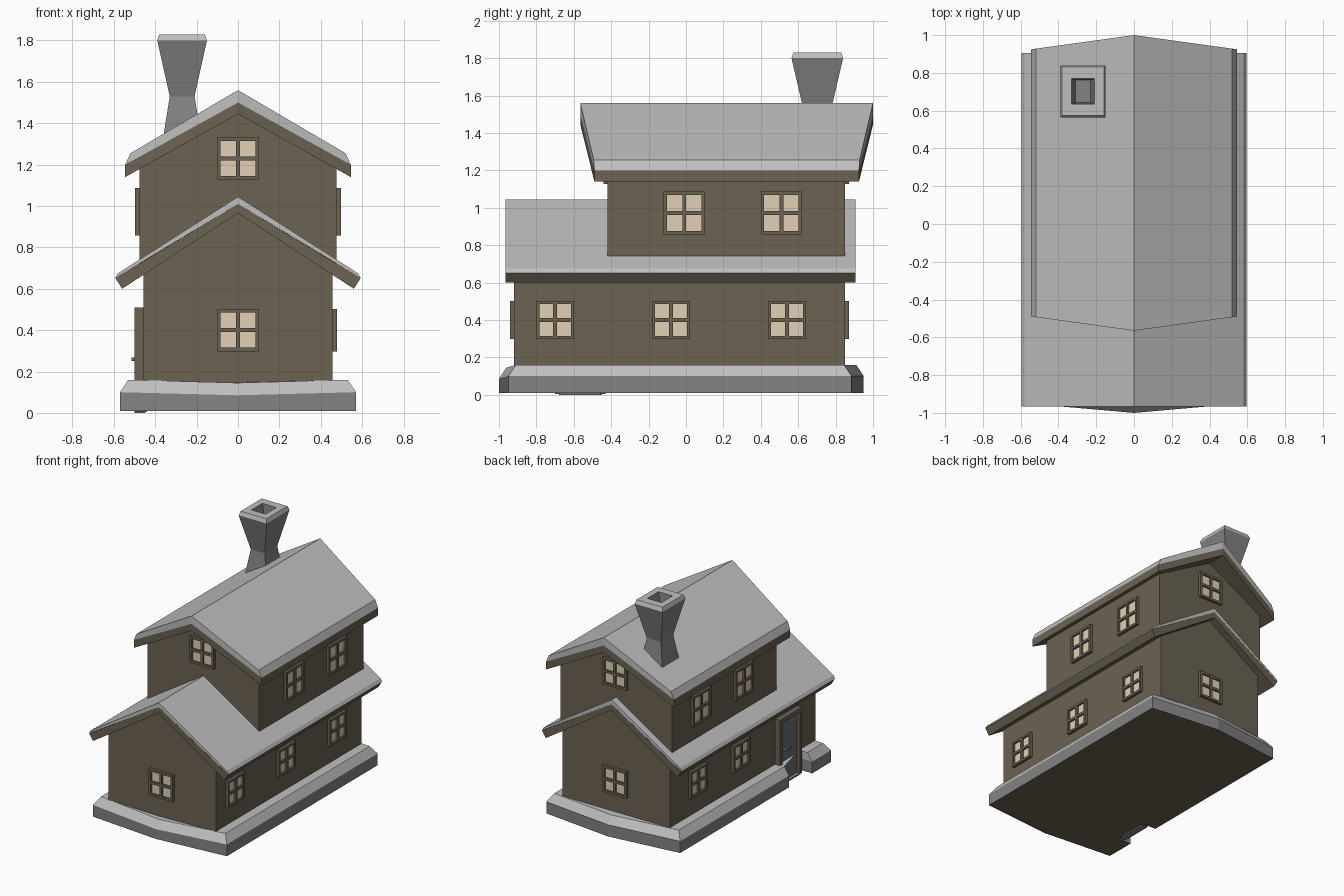
import bpy, bmesh
from mathutils import Matrix, Vector

if "Cube" in bpy.data.objects:
    bpy.data.objects.remove(bpy.data.objects["Cube"])


def material(name, r, g, b):
    m = bpy.data.materials.new(name)
    m.use_nodes = True
    m.diffuse_color = (r, g, b, 1)
    bsdf = next(n for n in m.node_tree.nodes if n.type == 'BSDF_PRINCIPLED')
    bsdf.inputs["Base Color"].default_value = (r, g, b, 1)
    bsdf.inputs["Roughness"].default_value = 0.9
    return m


SNOW = material("snow grey", 0.52, 0.52, 0.52)
STONE = material("stone grey", 0.23, 0.23, 0.23)
WOOD = material("brown wood", 0.145, 0.122, 0.085)
PANE = material("cream pane", 0.75, 0.63, 0.47)
DOOR = material("slate door", 0.15, 0.155, 0.17)


def finish(name, bm, *mats):
    bmesh.ops.recalc_face_normals(bm, faces=bm.faces)
    me = bpy.data.meshes.new(name)
    bm.to_mesh(me)
    bm.free()
    for m in mats:
        me.materials.append(m)
    ob = bpy.data.objects.new(name, me)
    bpy.context.collection.objects.link(ob)
    return ob


def add_box(bm, lo, hi, index=0):
    lo, hi = Vector(lo), Vector(hi)
    mat = Matrix.Translation((lo + hi) / 2) @ Matrix.Diagonal((*(hi - lo), 1))
    verts = bmesh.ops.create_cube(bm, size=1, matrix=mat)["verts"]
    for f in {f for v in verts for f in v.link_faces}:
        f.material_index = index


def gable_prism(name, profile, y0, y1, mat, sweep=0.0):
    """Half profile in x, z run along y and mirrored; the ends sweep back from the ridge."""
    bm = bmesh.new()
    front = [bm.verts.new((x, y0 + sweep * x, z)) for x, z in profile]
    back = [bm.verts.new((x, y1 - sweep * x, z)) for x, z in profile]
    bm.faces.new(front)
    bm.faces.new(back)
    for i in range(len(profile) - 1):
        bm.faces.new((front[i], front[i + 1], back[i + 1], back[i]))
    ob = finish(name, bm, mat)
    ob.modifiers.new("mirror", 'MIRROR').use_clip = True
    return ob


def loft(bm, loops, indices):
    """Skin between loops of equal length, one material index per band."""
    rings = [[bm.verts.new(p) for p in loop] for loop in loops]
    n = len(rings[0])
    for a, b, index in zip(rings, rings[1:], indices):
        for i in range(n):
            f = bm.faces.new((a[i], a[(i + 1) % n], b[(i + 1) % n], b[i]))
            f.material_index = index
    return bm.faces.new(rings[0]), bm.faces.new(rings[-1])


# Snow-topped base with bowed ends and a gap for the door
plan = [(.57, -.95), (.57, .885), (0, .95), (-.57, .885), (-.57, -.44),
        (-.46, -.44), (-.46, -.72), (-.57, -.72), (-.57, -.95), (0, -1)]


def base_loop(z, inset):
    loop = []
    for x, y in plan:
        nx = max(-.57 + inset, min(.57 - inset, x))
        ny = y - inset if y > .8 else y + inset if y < -.9 else y
        dip = .015 if y < -.99 and z > .05 else 0
        loop.append((nx, ny, z - dip))
    return loop


bm = bmesh.new()
under, top = loft(bm, [base_loop(.01, 0), base_loop(.1, 0), base_loop(.16, .04)], [0, 1])
under.material_index = 2
top.material_index = 1
bmesh.ops.triangulate(bm, faces=[top])
finish("base", bm, STONE, SNOW, WOOD)

# Walls of the two storeys
gable_prism("lower_walls", [(0, .03), (.457, .03), (.457, .69), (0, .985)], -.92, .85, WOOD)
gable_prism("upper_walls", [(0, .7), (.475, .7), (.475, 1.195), (0, 1.46)], -.42, .85, WOOD)

# Lower roof: snow over boards
gable_prism("lower_roof_snow", [(0, 1.045), (.58, .675), (.595, .65), (0, 1.01)],
            -.965, .905, SNOW)
gable_prism("lower_roof_boards", [(0, 1.01), (.592, .65), (.56, .60), (0, .965)],
            -.965, .905, WOOD)

# Upper roof with swept-back ends
gable_prism("upper_roof_snow", [(0, 1.56), (.52, 1.255), (.545, 1.2), (0, 1.5)],
            -.565, 1.0, SNOW, .138)
gable_prism("upper_roof_boards", [(0, 1.5), (.545, 1.2), (.545, 1.14), (0, 1.445)],
            -.565, 1.0, WOOD, .138)


# Chimney with a pinched waist and a hollow snowy cap
def rect(z, hx, hy):
    return [(-.27 + sx * hx, .702 + sy * hy, z)
            for sx, sy in ((-1, -1), (1, -1), (1, 1), (-1, 1))]


bm = bmesh.new()
loft(bm, [rect(1.25, .105, .115), rect(1.53, .06, .075), rect(1.8, .12, .138),
          rect(1.83, .11, .128), rect(1.83, .06, .067), rect(1.74, .04, .06)],
     [0, 0, 1, 1, 0])
finish("chimney", bm, STONE, SNOW)

# Four-pane windows, built facing the front and turned to their wall
TURN = {"front": 0, "right": 90, "back": 180, "left": -90}


def window(name, side, wall, along, z, w=.205, h=.205):
    bm = bmesh.new()
    a, b, t, m = w / 2, h / 2, .018, .01
    for lo, hi in (((-a, -b), (-a + t, b)), ((a - t, -b), (a, b)),
                   ((-a, b - t), (a, b)), ((-a, -b), (a, -b + t)),
                   ((-m, -b), (m, b)), ((-a, -m), (a, m))):
        add_box(bm, (lo[0], -.022, lo[1]), (hi[0], .01, hi[1]), 0)
    add_box(bm, (-a + .005, -.008, -b + .005), (a - .005, .001, b - .005), 1)
    ob = finish(name, bm, WOOD, PANE)
    spot = {"front": (along, -wall), "back": (along, wall),
            "right": (wall, along), "left": (-wall, along)}[side]
    ob.location = (*spot, z)
    ob.rotation_euler.z = TURN[side] * 3.14159265 / 180


for side, low, high in (("front", .92, .42), ("back", .85, .85)):
    window("lower_window_" + side, side, low, 0, .40)
    window("upper_window_" + side, side, high, 0, 1.23)
for side, spots in (("right", (-.70, -.08, .54)), ("left", (0, .52))):
    for i, y in enumerate(spots):
        window(f"lower_window_{side}_{i + 1}", side, .457, y, .40)
    for i, y in enumerate((-.01, .51)):
        window(f"upper_window_{side}_{i + 1}", side, .475, y, .972, .22, .23)

# Door, frame, step and handle
bm = bmesh.new()
for y0, y1, z0 in ((-.70, -.67, .005), (-.46, -.43, .005), (-.70, -.43, .48)):
    add_box(bm, (-.50, y0, z0), (-.44, y1, .51))
finish("door_frame", bm, WOOD)
bm = bmesh.new()
add_box(bm, (-.475, -.68, .005), (-.45, -.45, .49))
add_box(bm, (-.51, -.51, .25), (-.47, -.48, .268))
add_box(bm, (-.515, -.55, .25), (-.50, -.48, .268))
finish("door", bm, DOOR)
bm = bmesh.new()
add_box(bm, (-.50, -.68, 0), (-.45, -.45, .012))
finish("door_step", bm, STONE)
